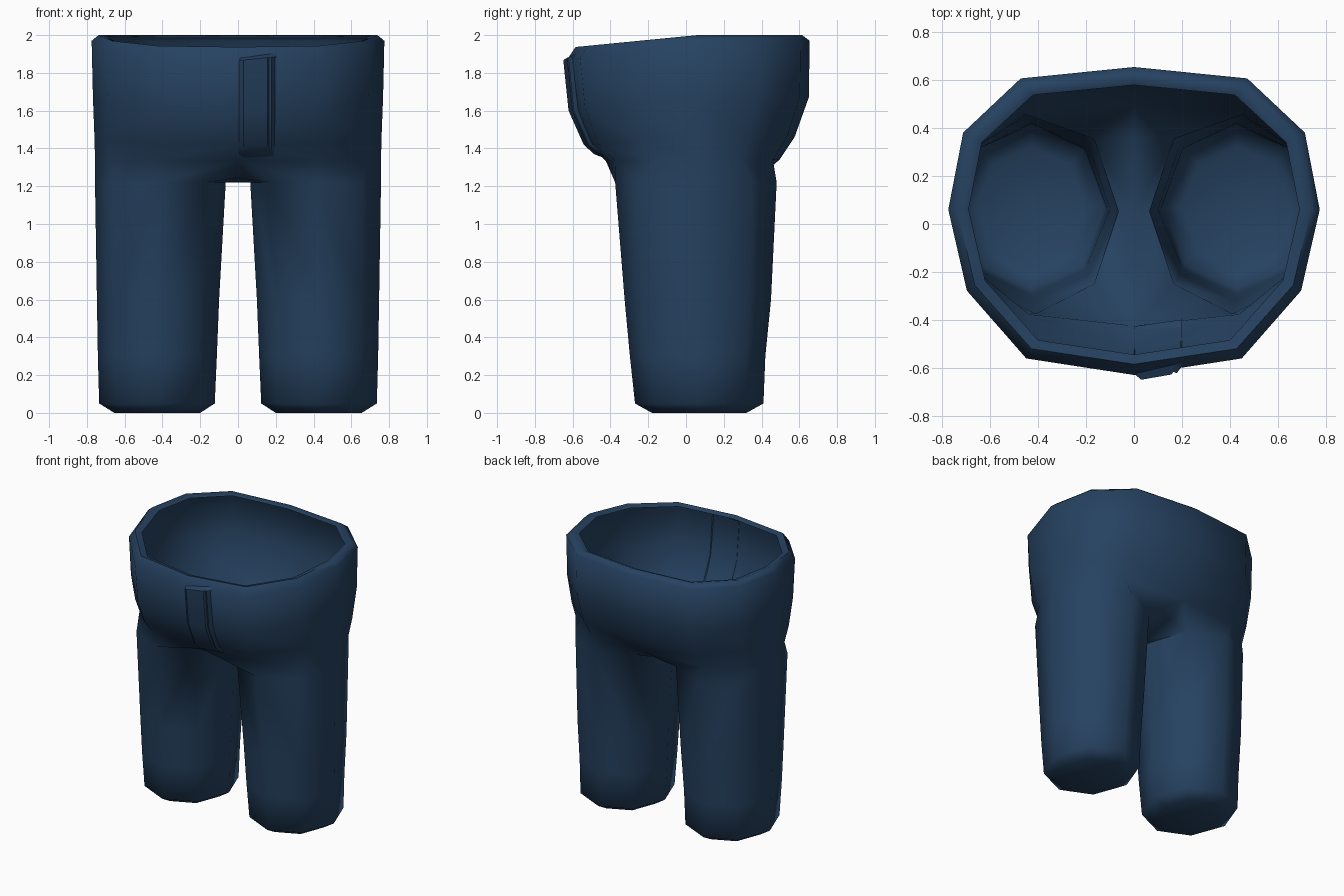
import bpy, bmesh, math

if "Cube" in bpy.data.objects:
    bpy.data.objects.remove(bpy.data.objects["Cube"])

navy = bpy.data.materials.new("navy denim")
navy.diffuse_color = (0.019, 0.054, 0.118, 1)
navy.use_nodes = True
navy.node_tree.nodes["Principled BSDF"].inputs["Base Color"].default_value = navy.diffuse_color


def finish(name, bm, angle):
    bmesh.ops.recalc_face_normals(bm, faces=bm.faces)
    mesh = bpy.data.meshes.new(name)
    bm.to_mesh(mesh)
    bm.free()
    mesh.materials.append(navy)
    ob = bpy.data.objects.new(name, mesh)
    bpy.context.collection.objects.link(ob)
    bpy.ops.object.select_all(action='DESELECT')
    ob.select_set(True)
    bpy.context.view_layer.objects.active = ob
    bpy.ops.object.shade_smooth_by_angle(angle=math.radians(angle))
    return ob


# Right half of the trousers: waist rings run front centre to back centre
CY = 0.06
OUTLINE = [(0, -1), (.58, -.9), (.9, -.49), (1, 0), (.92, .54), (.61, .92), (0, 1)]
# half width, front y, back y, front z, back z
HIPS = [(.69, -.545, .58, 1.925, 1.985),
        (.738, -.585, .615, 1.937, 2.0),
        (.775, -.63, .655, 1.87, 1.97),
        (.768, -.60, .65, 1.60, 1.67),
        (.76, -.52, .575, 1.42, 1.46),
        (.757, -.425, .495, 1.335, 1.34)]
# inner x, outer x, front y, back y, z
LEGS = [(.065, .757, -.375, .48, 1.22),
        (.10, .747, -.325, .45, .6),
        (.112, .742, -.297, .42, .3),
        (.123, .735, -.27, .41, .05),
        (.20, .655, -.18, .32, .0)]

bm = bmesh.new()
rings = []
for w, yf, yb, zf, zb in HIPS:
    ring = []
    for u, v in OUTLINE:
        y = CY + (v * (yb - CY) if v > 0 else -v * (yf - CY))
        z = zb + (zf - zb) * max(0, -v)
        ring.append(bm.verts.new((u * w, y, z)))
    rings.append(ring)
for a, b in zip(rings, rings[1:]):
    for i in range(6):
        bm.faces.new((a[i], a[i + 1], b[i + 1], b[i]))

# Eight-sided leg, starting at its front and passing the outer side
legs = []
for xi, xo, yf, yb, z in LEGS:
    cx, rx, cy, ry = (xi + xo) / 2, (xo - xi) / 2, (yf + yb) / 2, (yb - yf) / 2
    legs.append([bm.verts.new((cx + rx * math.sin(k * math.pi / 4),
                               cy - ry * math.cos(k * math.pi / 4), z))
                 for k in range(8)])
for a, b in zip(legs, legs[1:]):
    for i in range(8):
        j = (i + 1) % 8
        bm.faces.new((a[i], a[j], b[j], b[i]))
bm.faces.new(legs[-1])

# Join hips to leg and close the crotch
hip, leg = rings[-1], legs[0]
for i in range(1, 5):
    bm.faces.new((hip[i], hip[i + 1], leg[i], leg[i - 1]))
c = [bm.verts.new(p) for p in ((0, -.26, 1.245), (0, .055, 1.22), (0, .36, 1.245))]
bm.faces.new((hip[0], hip[1], leg[0], leg[7]))
bm.faces.new((hip[0], leg[7], c[0]))
bm.faces.new((c[0], leg[7], leg[6], c[1]))
bm.faces.new((c[1], leg[6], leg[5], c[2]))
bm.faces.new((hip[5], hip[6], leg[5], leg[4]))
bm.faces.new((hip[6], c[2], leg[5]))
trousers = finish("trousers", bm, 62)
mirror = trousers.modifiers.new("mirror", 'MIRROR')
mirror.use_clip = True
mirror.merge_threshold = 0.001
trousers.modifiers.move(trousers.modifiers.find("mirror"), 0)

# Raised fly flap following the front profile
ROWS = [(-.615, 1.885, 0), (-.628, 1.865, 1), (-.60, 1.6, 1), (-.52, 1.42, 1),
        (-.465, 1.37, 1), (-.435, 1.345, 0)]
COLS = [(0, .004), (.03, -.026), (.155, -.022), (.165, -.012), (.178, -.02), (.2, .006)]
bm = bmesh.new()
grid = [[bm.verts.new((x, y + .14 * x + (off if k else .008), z + (.02 * x / .2 if z > 1.8 else 0)))
         for x, off in COLS] for y, z, k in ROWS]
for a, b in zip(grid, grid[1:]):
    for i in range(len(COLS) - 1):
        bm.faces.new((a[i], b[i], b[i + 1], a[i + 1]))
finish("fly_flap", bm, 30)
